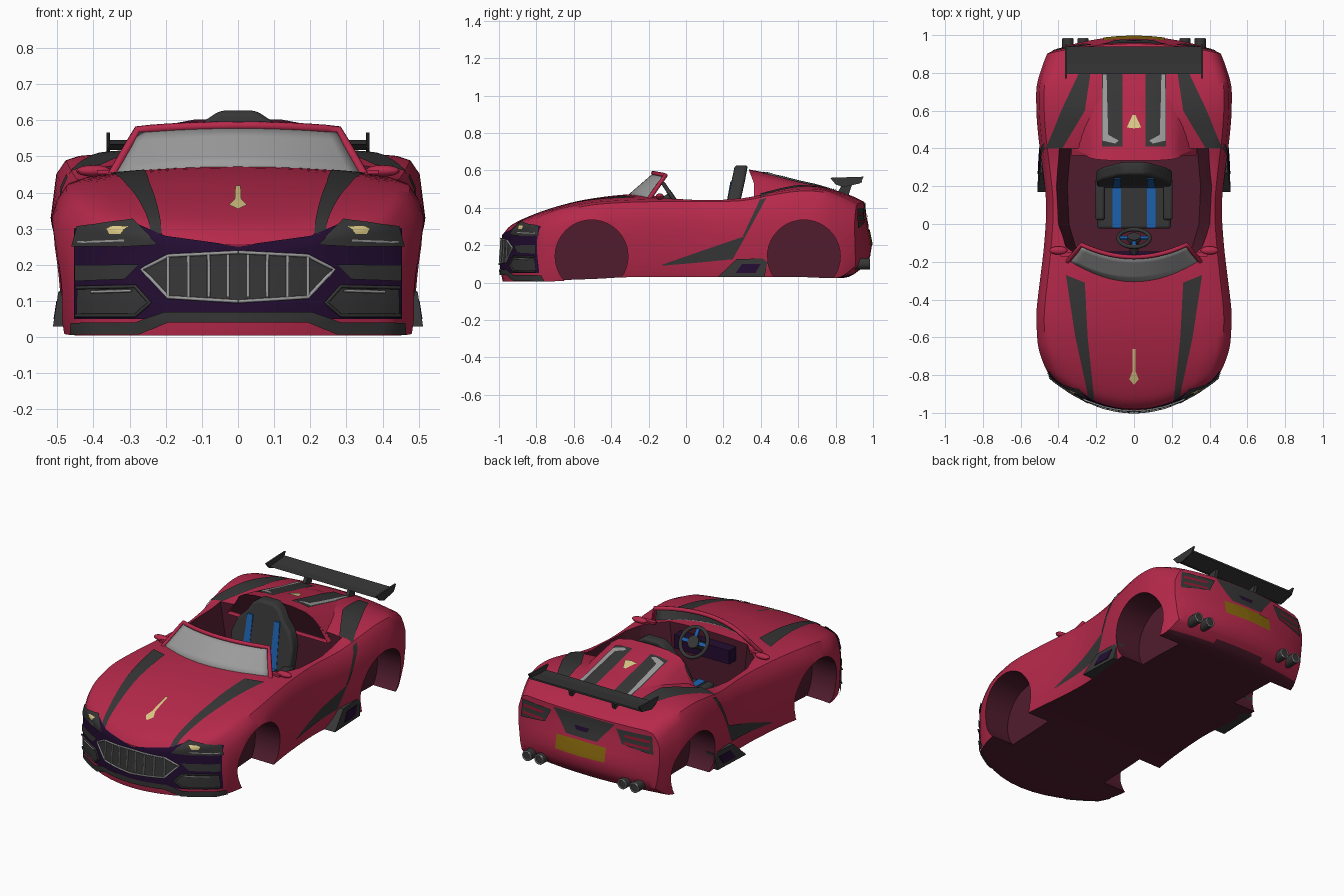
import bpy, bmesh, math
from mathutils import Vector, Matrix
from mathutils.bvhtree import BVHTree

if "Cube" in bpy.data.objects:
    bpy.data.objects.remove(bpy.data.objects["Cube"])

def material(name, r, g, b):
    m = bpy.data.materials.new(name)
    m.diffuse_color = (r, g, b, 1)
    m.use_nodes = True
    m.node_tree.nodes["Principled BSDF"].inputs["Base Color"].default_value = m.diffuse_color
    return m

CRIMSON = material("crimson paint", .465, .022, .070)
MAROON = material("dark maroon lining", .082, .012, .027)
BLACK = material("charcoal", .037, .037, .037)
PURPLE = material("deep purple", .017, .004, .032)
SILVER = material("grey glass and trim", .33, .33, .33)
BLUE = material("blue trim", .012, .12, .43)
GOLD = material("pale gold", .72, .59, .24)
AMBER = material("amber plate", .25, .14, .004)
RED = material("tail light red", .30, .008, .03)

def smooth(o):
    bpy.ops.object.select_all(action='DESELECT')
    o.select_set(True)
    bpy.context.view_layer.objects.active = o
    bpy.ops.object.shade_smooth_by_angle(angle=math.radians(35))

def finish(name, bm, *mats, soft=True, recalc=True):
    if recalc:
        bmesh.ops.remove_doubles(bm, verts=bm.verts, dist=1e-5)
        bmesh.ops.recalc_face_normals(bm, faces=bm.faces)
    me = bpy.data.meshes.new(name)
    bm.to_mesh(me)
    o = bpy.data.objects.new(name, me)
    bpy.context.collection.objects.link(o)
    for m in mats:
        me.materials.append(m)
    if soft:
        smooth(o)
    return o

def grid(bm, rows, signs=(1, -1)):
    for s in signs:
        vs = [[bm.verts.new((s * p[0], p[1], p[2])) for p in r] for r in rows]
        for r, q in zip(vs, vs[1:]):
            for i in range(len(r) - 1):
                bm.faces.new((r[i], r[i + 1], q[i + 1], q[i]))

def prism(bm, poly, lo, hi):
    a, b = [bm.verts.new(lo(*p)) for p in poly], [bm.verts.new(hi(*p)) for p in poly]
    bm.faces.new(a)
    bm.faces.new(b[::-1])
    for i in range(len(poly)):
        j = (i + 1) % len(poly)
        bm.faces.new((a[i], b[i], b[j], a[j]))

def box(bm, c, size, rot=Matrix()):
    bmesh.ops.create_cube(bm, size=1, matrix=Matrix.Translation(c) @ rot @ Matrix.Diagonal((*size, 1)))

def rod(bm, c, r, d, rot, seg=20):
    bmesh.ops.create_cone(bm, cap_ends=True, segments=seg, radius1=r, radius2=r, depth=d,
                          matrix=Matrix.Translation(c) @ rot)

def spline(table, n):
    out = []
    for i in range(len(table) - 1):
        p = [table[max(0, min(len(table) - 1, i + k))] for k in (-1, 0, 1, 2)]
        for j in range(n):
            t = j / n
            out.append([.5 * (2*b + (c-a)*t + (2*a-5*b+4*c-d)*t*t + (3*b-a-3*c+d)*t**3) for a, b, c, d in zip(*p)])
    return out + [list(table[-1])]

# Body: bowed cross-sections (y, bow, half width, bottom, centre height, shoulder height)
SECTIONS = [(-.98, .9, .445, .005, .255, .305), (-.93, .8, .475, .005, .31, .345), (-.8, .55, .505, .008, .37, .387),
            (-.65, .35, .515, .015, .418, .415), (-.5, .2, .515, .02, .45, .432), (-.3, .1, .495, .03, .472, .442),
            (-.1, 0, .475, .03, .472, .445), (.1, 0, .465, .03, .46, .445), (.3, 0, .485, .03, .46, .45),
            (.45, 0, .505, .03, .50, .478), (.6, 0, .517, .03, .525, .50), (.75, -.08, .515, .025, .505, .495),
            (.87, -.2, .49, .03, .47, .46), (.955, -.25, .46, .09, .43, .42)]

def section(y, k, W, zb, zc, zs):
    top = [(f * W, zc + (zs - zc) * (f / .85) ** 2) for f in (0, .17, .34, .51, .68, .85)]
    zw = min(.33, zs - .08)
    side = [(.92 * W, zs - .012), (.97 * W, zs - .05), (W, zw), (W, zw - .08),
            (.985 * W, (zw + zb - .03) / 2), (.97 * W, zb + .045), (.945 * W, zb)]
    return top, side

bm = bmesh.new()
rows = []
for s in spline(SECTIONS, 4):
    top, side = section(*s)
    rows.append([(x, s[0] + s[1] * x * x, z) for x, z in top + side + [(x / .92 * .945, s[3]) for x, _ in top[::-1]]])
grid(bm, rows)
for s, bulge in ((SECTIONS[0], -.01), (SECTIONS[-1], .04)):
    top, side = section(*s)
    cap = []
    for i, (tx, tz) in enumerate(top + [side[0]]):
        col = []
        for x, z in side:
            t = (side[0][1] - z) / (side[0][1] - s[3])
            px = tx / side[0][0] * x
            pz = z if i == 6 else tz + (s[3] - tz) * t
            col.append((px, s[0] + s[1] * px * px + bulge * math.sin(math.pi * t * t) * (1 - (i / 6) ** 2), pz))
        cap.append(col)
    grid(bm, cap)
body = finish("body", bm, CRIMSON, MAROON, soft=False)

# Rear fairing behind the seat
bm = bmesh.new()
rows = []
for i, (y, z, w) in enumerate(spline([(.335, .605, 1), (.45, .582, 1), (.6, .545, 1), (.75, .508, .95), (.87, .44, .8)], 3)):
    half = [(0, z), (.12, z - .003), (.2, z - .018), (.24, z - .045), (.33, min(.43, z - .1)), (0, min(.43, z - .1))]
    rows.append([(x * w, y + (.38 * (z - h) if i == 0 else 0), h) for x, h in half])
grid(bm, rows)
for sgn in (1, -1):
    bm.faces.new([bm.verts.new((sgn * x, y, z)) for x, y, z in rows[0]]).material_index = 1
fairing = finish("rear_fairing", bm, CRIMSON, MAROON)

# Surface lookup used to lay panels and trim onto the shell
V, F = [], []
for o in (body, fairing):
    F += [[len(V) + i for i in p.vertices] for p in o.data.polygons]
    V += [v.co.copy() for v in o.data.vertices]
tree = BVHTree.FromPolygons(V, F)

def project(p, view, s, off):
    a, b = p
    o, d = {'front': ((s*a, -3, b), (0, 1, 0)), 'back': ((s*a, 3, b), (0, -1, 0)),
            'top': ((s*a, b, 3), (0, 0, -1)), 'side': ((s*3, a, b), (-s, 0, 0))}[view]
    o, d = Vector(o), Vector(d)
    hit, n, _, _ = tree.ray_cast(o, d)
    if hit is None:
        hit, n, _, _ = tree.find_nearest(o + d * 2.15)
    return hit + (n if n.dot(d) < 0 else -n) * off, d

def lin(chain, n):
    pts = [Vector(a).lerp(Vector(b), j / n) for a, b in zip(chain, chain[1:]) for j in range(n)]
    return pts + [Vector(chain[-1])]

def patch(name, A, B, view, mat, off=.004, n=6, m=8):
    bm = bmesh.new()
    for s in (1, -1):
        rows = [[project(a.lerp(b, j / m), view, s, off) for j in range(m + 1)] for a, b in zip(lin(A, n), lin(B, n))]
        d = rows[0][0][1]
        k = len(bm.faces)
        grid(bm, [[p for p, _ in r] for r in rows], (1,))
        bm.faces.ensure_lookup_table()
        for f in bm.faces[k:]:
            f.normal_update()
            if f.normal.dot(d) > 0:
                f.normal_flip()
    return finish(name, bm, mat, recalc=False)

def tube(name, paths, r, mat, cyclic=False):
    cu = bpy.data.curves.new(name, 'CURVE')
    cu.dimensions, cu.bevel_depth, cu.bevel_resolution, cu.use_fill_caps = '3D', r, 2, True
    for path in paths:
        sp = cu.splines.new('POLY')
        sp.points.add(len(path) - 1)
        for q, p in zip(sp.points, path):
            q.co = (*p, 1)
        sp.use_cyclic_u = cyclic
    cu.materials.append(mat)
    o = bpy.data.objects.new(name, cu)
    bpy.context.collection.objects.link(o)

def wire(name, chain, view, r, mat, off=.01):
    tube(name, [[project(p, view, s, off)[0] for p in lin(chain, 6)] for s in (1, -1)], r, mat)

# Cut the cockpit (walls lean inwards) and the wheel wells
RY = Matrix.Rotation(math.pi / 2, 4, 'Y')
RX = Matrix.Rotation(math.pi / 2, 4, 'X')
bm = bmesh.new()
half = [(.25, -.21), (.36, -.12), (.40, 0), (.41, .2), (.39, .40)]
prism(bm, half + [(-x, y) for x, y in half[::-1]], lambda x, y: (x * .86, y, .11), lambda x, y: (x * 1.14, y, .77))
for s in (1, -1):
    for y in (-.505, .63):
        rod(bm, (s * .53, y, .14), .195, .4, RY, 40)
for f in bm.faces:
    f.material_index = 1
cutter = finish("cutter", bm, CRIMSON, MAROON, soft=False)
cutter.hide_render = True
mod = body.modifiers.new("cut", 'BOOLEAN')
mod.operation, mod.solver, mod.object = 'DIFFERENCE', 'EXACT', cutter
bpy.context.view_layer.objects.active = body
bpy.ops.object.modifier_apply(modifier="cut")
bpy.data.objects.remove(cutter)
for p in body.data.polygons:
    if p.normal.z < -.8 and p.center.z < .08:
        p.material_index = 1
smooth(body)

# Front panels, headlights, grille and vents
patch("front_mask", [(0, .25), (.2, .278), (.3, .32), (.45, .30)], [(0, .05), (.2, .05), (.3, .05), (.45, .05)], 'front', PURPLE, .004, 8, 14)
patch("headlight", [(.225, .262), (.29, .322), (.44, .305)], [(.225, .255), (.32, .25), (.455, .25)], 'front', BLACK, .008)
patch("headlight_lens", [(.30, .302), (.36, .30)], [(.32, .285), (.35, .285)], 'front', GOLD, .011)
patch("headlight_strip", [(.31, .270), (.44, .265)], [(.31, .265), (.44, .26)], 'front', SILVER, .011)
patch("grille", [(0, .235), (.19, .225), (.262, .19)], [(0, .1), (.19, .11), (.255, .18)], 'front', BLACK, .008)
wire("grille_frame", [(0, .235), (.19, .225), (.262, .187), (.19, .11), (0, .098)], 'front', .005, SILVER)
for x in (.027, .08, .135, .19):
    wire("grille_bar", [(x, .11), (x, .228)], 'front', .0045, SILVER)
patch("upper_vent", [(.27, .20), (.445, .20)], [(.31, .16), (.445, .155)], 'front', BLACK, .008)
patch("lower_vent", [(.24, .10), (.28, .14), (.44, .135)], [(.24, .09), (.28, .06), (.44, .06)], 'front', BLACK, .008)
wire("vent_trim", [(.29, .128), (.40, .125)], 'front', .004, SILVER)
wire("vent_frame", [(.44, .137), (.28, .14), (.24, .095), (.28, .06), (.44, .06)], 'front', .005, BLACK)
patch("front_lip", [(0, .07), (.2, .07), (.28, .042), (.455, .04)], [(0, .042), (.19, .042), (.27, .008), (.455, .008)], 'front', BLACK, .010)

# Hood and deck stripes, deck vents, plain gold trim
patch("hood_stripe", [(.36, -.27), (.31, -.6), (.24, -.92)], [(.26, -.31), (.245, -.6), (.21, -.93)], 'top', BLACK, n=10)
patch("rear_stripe", [(.465, .4), (.385, .6), (.29, .8)], [(.38, .4), (.26, .6), (.23, .8)], 'top', BLACK, .005, n=12, m=14)
patch("deck_stripe", [(.06, .41), (.06, .8)], [(.17, .41), (.17, .8)], 'top', BLACK, n=14)
patch("deck_vent", [(.08, .44), (.135, .47), (.145, .79)], [(.10, .425), (.165, .44), (.165, .79)], 'top', SILVER, .007)
patch("hood_trim", [(.007, -.66), (.009, -.78), (.025, -.82)], [(0, -.66), (0, -.78), (0, -.85)], 'top', GOLD, .005, m=2)
patch("deck_trim", [(.008, .575), (.038, .51)], [(0, .575), (0, .505)], 'top', GOLD, .005, m=2)

# Side wedge, fender band and side scoops
patch("side_wedge", [(-.13, .095), (.1, .175), (.32, .25)], [(-.13, .09), (.08, .108), (.25, .125)], 'side', BLACK)
patch("fender_band", [(.32, .25), (.43, .45)], [(.305, .25), (.395, .44)], 'side', BLACK, .005)
for s in (1, -1):
    bm = bmesh.new()
    prism(bm, [(.17, .03), (.27, .125), (.44, .13), (.42, .03)], lambda y, z: (s * .44, y, z),
          lambda y, z: (s * (.512 - .05 * max(0, y - .2) - .12 * max(0, z - .03)), y, z))
    finish("side_scoop", bm, BLACK, soft=False)
    bm = bmesh.new()
    prism(bm, [(.265, .05), (.30, .1), (.40, .1), (.37, .05)], lambda y, z: (s * .48, y, z),
          lambda y, z: (s * (.516 - .05 * (y - .2) - .12 * (z - .03)), y, z))
    finish("scoop_opening", bm, PURPLE, soft=False)

# Tail panel, lights, plate and exhausts
patch("tail_panel", [(0, .425), (.2, .42)], [(0, .30), (.1, .30)], 'back', BLACK)
patch("tail_inset", [(0, .36), (.05, .36)], [(0, .335), (.035, .335)], 'back', PURPLE, .008)
patch("tail_light", [(.21, .40), (.42, .395)], [(.25, .32), (.43, .29)], 'back', BLACK, .006)
for z in (.375, .335):
    patch("tail_light_bar", [(.26, z), (.41, z - .005)], [(.265, z - .014), (.41, z - .02)], 'back', RED, .009)
patch("rear_plate", [(0, .285), (.16, .28)], [(0, .20), (.16, .20)], 'back', AMBER, .004)
for x in (-.35, -.27, .27, .35):
    bm = bmesh.new()
    rod(bm, (x, .93, .1), .03, .1, RX)
    finish("exhaust", bm, BLACK)
    tube("exhaust_rim", [[(x + .026 * math.cos(a), .98, .1 + .026 * math.sin(a)) for a in [i * math.pi / 8 for i in range(16)]]], .004, SILVER, True)

# Rear wing
bm = bmesh.new()
prism(bm, [(.795, .535), (.84, .518), (.94, .535), (.94, .545), (.85, .535)], lambda y, z: (-.36, y, z), lambda y, z: (.36, y, z))
for s in (1, -1):
    prism(bm, [(.77, .56), (.95, .566), (.93, .53), (.84, .51), (.80, .525)], lambda y, z: (s * .354, y, z), lambda y, z: (s * .364, y, z))
    prism(bm, [(.79, .45), (.86, .44), (.89, .53), (.84, .53)], lambda y, z: (s * .13, y, z), lambda y, z: (s * .15, y, z))
finish("rear_wing", bm, BLACK, soft=False)

# Windscreen with curved glass and frame
def screen(s, t):
    x = s * (.355 - .077 * t)
    return (x, -.31 + .135 * t + .85 * x * x, .468 + .117 * t - (.03 - .018 * t) * s * s)
U = [i / 8 - 1 for i in range(17)]
bm = bmesh.new()
grid(bm, [[screen(s, t / 4) for s in U] for t in range(5)], (1,))
glass = finish("windscreen", bm, SILVER)
glass.modifiers.new("thickness", 'SOLIDIFY').thickness = .005
tube("windscreen_frame", [[screen(-1, t / 4 - .1) for t in range(4)] + [screen(s, 1) for s in U] + [screen(1, t / 4 - .1) for t in range(3, -1, -1)]], .012, CRIMSON)

# Door mirrors
for s in (1, -1):
    bm = bmesh.new()
    bmesh.ops.create_uvsphere(bm, u_segments=16, v_segments=8, radius=1,
                              matrix=Matrix.Translation((s * .40, -.14, .46)) @ Matrix.Diagonal((.048, .022, .016, 1)))
    box(bm, (s * .35, -.16, .457), (.08, .025, .012))
    finish("door_mirror", bm, CRIMSON)

# Seat with blue stripes
bm = bmesh.new()
box(bm, (0, .11, .2), (.39, .27, .16))
half = [(.19, .14), (.2, .42), (.17, .50), (.12, .55), (.09, .60), (.05, .627)]
lean = lambda z: .185 + (z - .2) * .18
prism(bm, half + [(-x, z) for x, z in half[::-1]], lambda x, z: (x, lean(z) - .2 * x * x, z), lambda x, z: (x, lean(z) + .07 - .2 * x * x, z))
for s in (1, -1):
    box(bm, (s * .18, .13, .27), (.05, .22, .09))
seat = finish("seat", bm, BLACK)
bev = seat.modifiers.new("round", 'BEVEL')
bev.width, bev.segments = .015, 3
bm = bmesh.new()
for s in (1, -1):
    prism(bm, [(s * .07, .28), (s * .115, .28), (s * .105, .54), (s * .07, .54)], lambda x, z: (x, lean(z) - .009, z), lambda x, z: (x, lean(z) + .01, z))
    box(bm, (s * .092, .09, .281), (.045, .22, .008))
finish("seat_stripes", bm, BLUE, soft=False)

# Dashboard, steering wheel and column
bm = bmesh.new()
box(bm, (0, -.18, .39), (.36, .07, .08))
finish("dashboard", bm, PURPLE, soft=False)
tilt = Matrix.Rotation(math.radians(-56), 4, 'X')
C = Vector((0, -.075, .46))
tube("steering_wheel", [[C + tilt @ Vector((.083 * math.cos(a), .083 * math.sin(a), 0)) for a in [i * math.pi / 16 for i in range(32)]]], .011, BLACK, True)
bm = bmesh.new()
rod(bm, C, .035, .025, tilt)
rod(bm, C + tilt @ Vector((0, 0, -.06)), .025, .11, tilt)
finish("steering_column", bm, BLACK)
bm = bmesh.new()
for a in (0, math.pi, -math.pi / 2):
    r = Matrix.Rotation(a, 4, 'Z')
    box(bm, C + tilt @ r @ Vector((.055, 0, 0)), (.05, .02, .012), tilt @ r)
finish("steering_spokes", bm, BLUE, soft=False)
